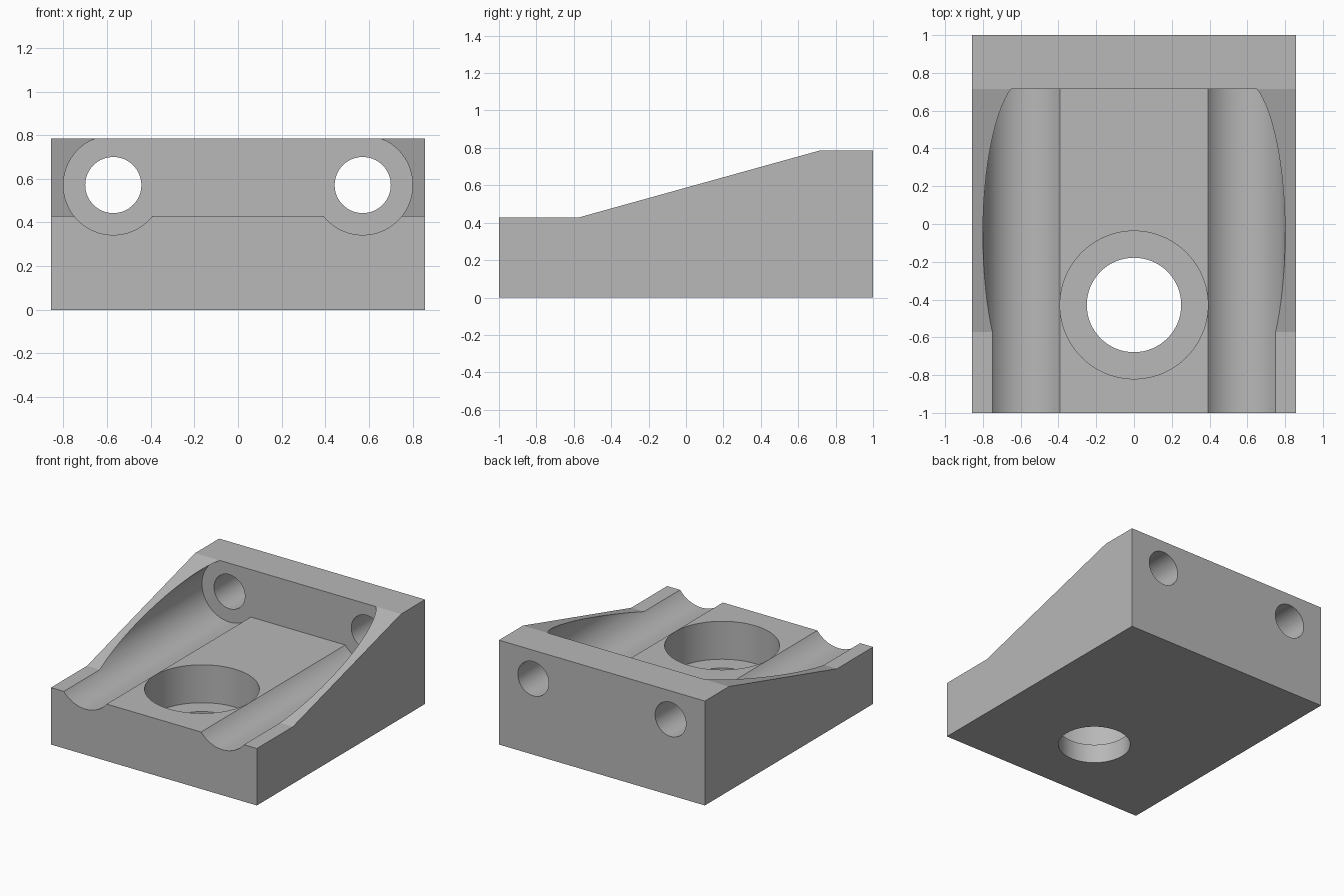
import bpy
import bmesh
import math

if "Cube" in bpy.data.objects:
    bpy.data.objects.remove(bpy.data.objects["Cube"], do_unlink=True)

U = 1 / 14           # one design unit; the block is 28 units long
WIDTH, FLOOR, TOP = 24, 6, 11
GROOVE_X, GROOVE_Z, GROOVE_R = 8, 8, 3.2
STEP_Y = 10          # where the channels stop at the rear wall

# Single grey finish
grey = bpy.data.materials.new("plain grey")
grey.use_nodes = True
colour = (0.48, 0.48, 0.48, 1)
grey.diffuse_color = colour
grey.node_tree.nodes["Principled BSDF"].inputs["Base Color"].default_value = colour


def arc(cx, cy, r, start, end, n):
    return [(cx + r * math.cos(start + (end - start) * i / n),
             cy + r * math.sin(start + (end - start) * i / n)) for i in range(n + 1)]


def circle(cx, cy, r, n=64):
    return arc(cx, cy, r, 0, 2 * math.pi, n)[:-1]


def prism(name, profile, axis, low, high):
    """Extrude a 2D profile along the given axis."""
    place = {"X": lambda a, b, d: (d, a, b),
             "Y": lambda a, b, d: (a, d, b),
             "Z": lambda a, b, d: (a, b, d)}[axis]
    bm = bmesh.new()
    rings = [[bm.verts.new([c * U for c in place(a, b, d)]) for a, b in profile]
             for d in (low, high)]
    for ring in rings:
        bm.faces.new(ring)
    n = len(profile)
    for i in range(n):
        j = (i + 1) % n
        bm.faces.new((rings[0][i], rings[0][j], rings[1][j], rings[1][i]))
    bmesh.ops.recalc_face_normals(bm, faces=bm.faces)
    mesh = bpy.data.meshes.new(name)
    bm.to_mesh(mesh)
    bm.free()
    mesh.materials.append(grey)
    obj = bpy.data.objects.new(name, mesh)
    bpy.context.collection.objects.link(obj)
    return obj


# Wedge-shaped body from its side profile
side = [(-14, 0), (14, 0), (14, TOP), (STEP_Y, TOP), (-8, FLOOR), (-14, FLOOR)]
block = prism("wedge_block", side, "X", -WIDTH / 2, WIDTH / 2)

# Wide channel with a round groove along each side
inner = math.atan2(FLOOR - GROOVE_Z, -math.sqrt(GROOVE_R ** 2 - (GROOVE_Z - FLOOR) ** 2))
half = arc(GROOVE_X, GROOVE_Z, GROOVE_R, inner, math.pi / 2, 48)
channel = half + [(-x, z) for x, z in reversed(half)]
cutters = [prism("channel_cutter", channel, "Y", -16, STEP_Y)]

# Stepped screw hole through the floor
cutters.append(prism("counterbore_cutter", circle(0, -6, 5.48, 96), "Z", 2, 13))
cutters.append(prism("screw_hole_cutter", circle(0, -6, 3.5), "Z", -1, 4))

# Rod holes through the rear wall
for sign, label in ((1, "left"), (-1, "right")):
    cutters.append(prism(label + "_rod_hole_cutter",
                         circle(sign * GROOVE_X, GROOVE_Z, 1.8), "Y", 8, 16))

bpy.ops.object.select_all(action="DESELECT")
block.select_set(True)
bpy.context.view_layer.objects.active = block
for cutter in cutters:
    cutter.hide_render = True
    mod = block.modifiers.new(cutter.name, "BOOLEAN")
    mod.operation = "DIFFERENCE"
    mod.solver = "EXACT"
    mod.object = cutter
    bpy.ops.object.modifier_apply(modifier=mod.name)
    bpy.data.objects.remove(cutter, do_unlink=True)

bpy.ops.object.shade_smooth_by_angle(angle=math.radians(12))
